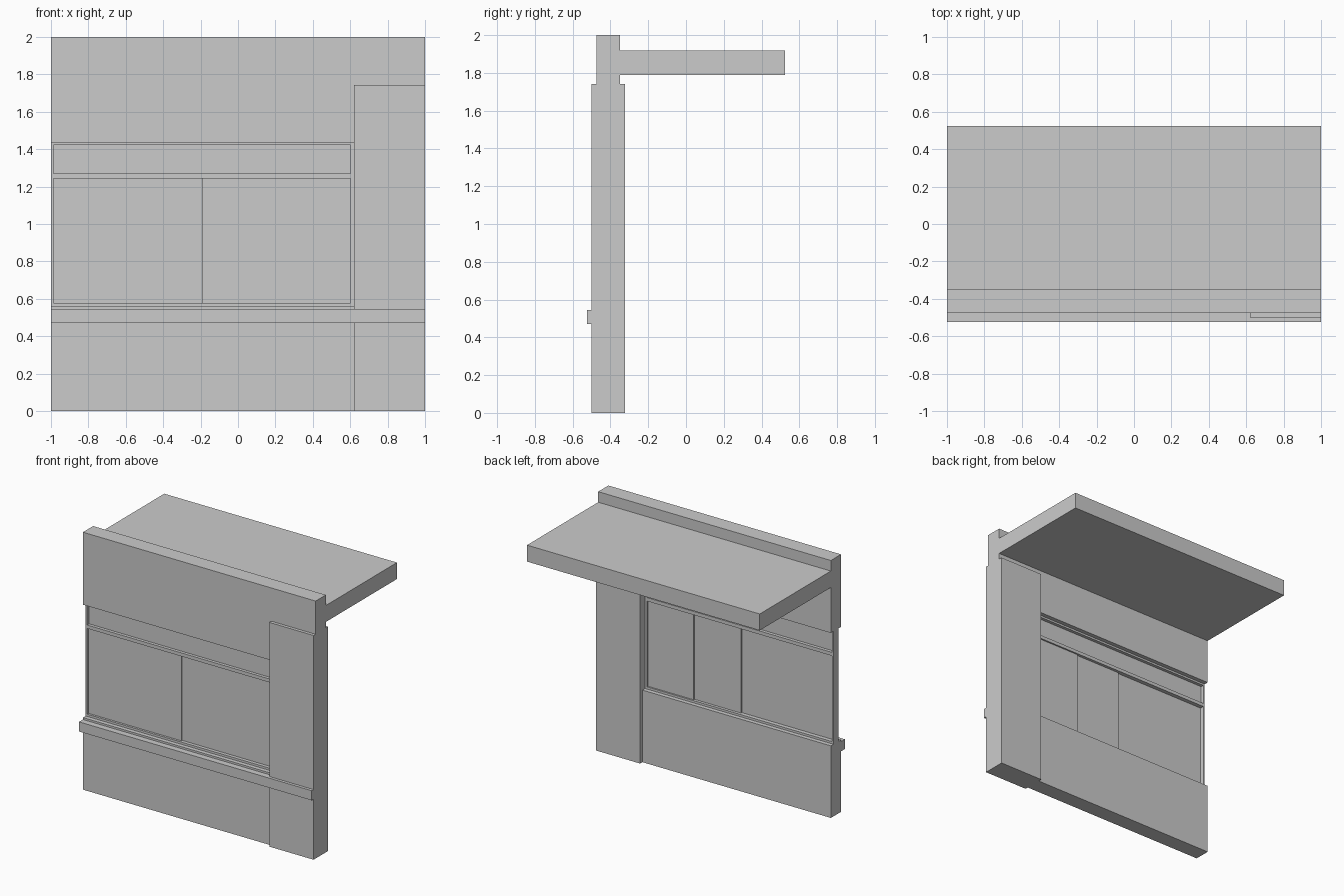
import bpy
import bmesh
from mathutils import Matrix

if "Cube" in bpy.data.objects:
    bpy.data.objects.remove(bpy.data.objects["Cube"])


def box(name, x, y, z):
    """Box object from (min, max) ranges on each axis."""
    size = [r[1] - r[0] for r in (x, y, z)]
    mid = [(r[0] + r[1]) / 2 for r in (x, y, z)]
    bm = bmesh.new()
    bmesh.ops.create_cube(bm, size=1, matrix=Matrix.Diagonal((*size, 1)))
    mesh = bpy.data.meshes.new(name)
    bm.to_mesh(mesh)
    bm.free()
    obj = bpy.data.objects.new(name, mesh)
    obj.location = mid
    bpy.context.collection.objects.link(obj)
    return obj


WALL_Y = (-0.475, -0.35)
COL_X = 0.62
WIN_Z = (0.56, 1.437)

# Wall above and below the window, with the corner column
box("lower_wall", (-1, COL_X), WALL_Y, (0, WIN_Z[0]))
box("upper_wall", (-1, 1), WALL_Y, (WIN_Z[1], 2))
box("column", (COL_X, 1), (-0.5, -0.322), (0, 1.742))

# Projecting sill band and roof slab
box("sill_band", (-1, 1), (-0.523, -0.475), (0.47, 0.545))
box("roof_slab", (-1, 1), (-0.35, 0.523), (1.79, 1.918))

# Window frame
FRAME_Y = (-0.442, -0.383)
IN_X = (-0.987, 0.602)
IN_Z = (0.577, 1.422)
box("frame_left", (-1, IN_X[0]), FRAME_Y, WIN_Z)
box("frame_right", (IN_X[1], COL_X), FRAME_Y, WIN_Z)
box("frame_bottom", IN_X, FRAME_Y, (WIN_Z[0], IN_Z[0]))
box("frame_top", IN_X, FRAME_Y, (IN_Z[1], WIN_Z[1]))
box("transom_bar", IN_X, FRAME_Y, (1.243, 1.27))

# Fixed upper pane and three sliding panes on stepped tracks
box("upper_pane", IN_X, (-0.418, -0.408), (1.27, IN_Z[1]))
for i, (x0, x1) in enumerate([(IN_X[0], -0.19), (-0.19, IN_X[1]), (0.21, IN_X[1])]):
    y0 = -0.425 + i * 0.01
    box(f"sliding_pane_{i + 1}", (x0, x1), (y0, y0 + 0.01), (IN_Z[0], 1.243))
